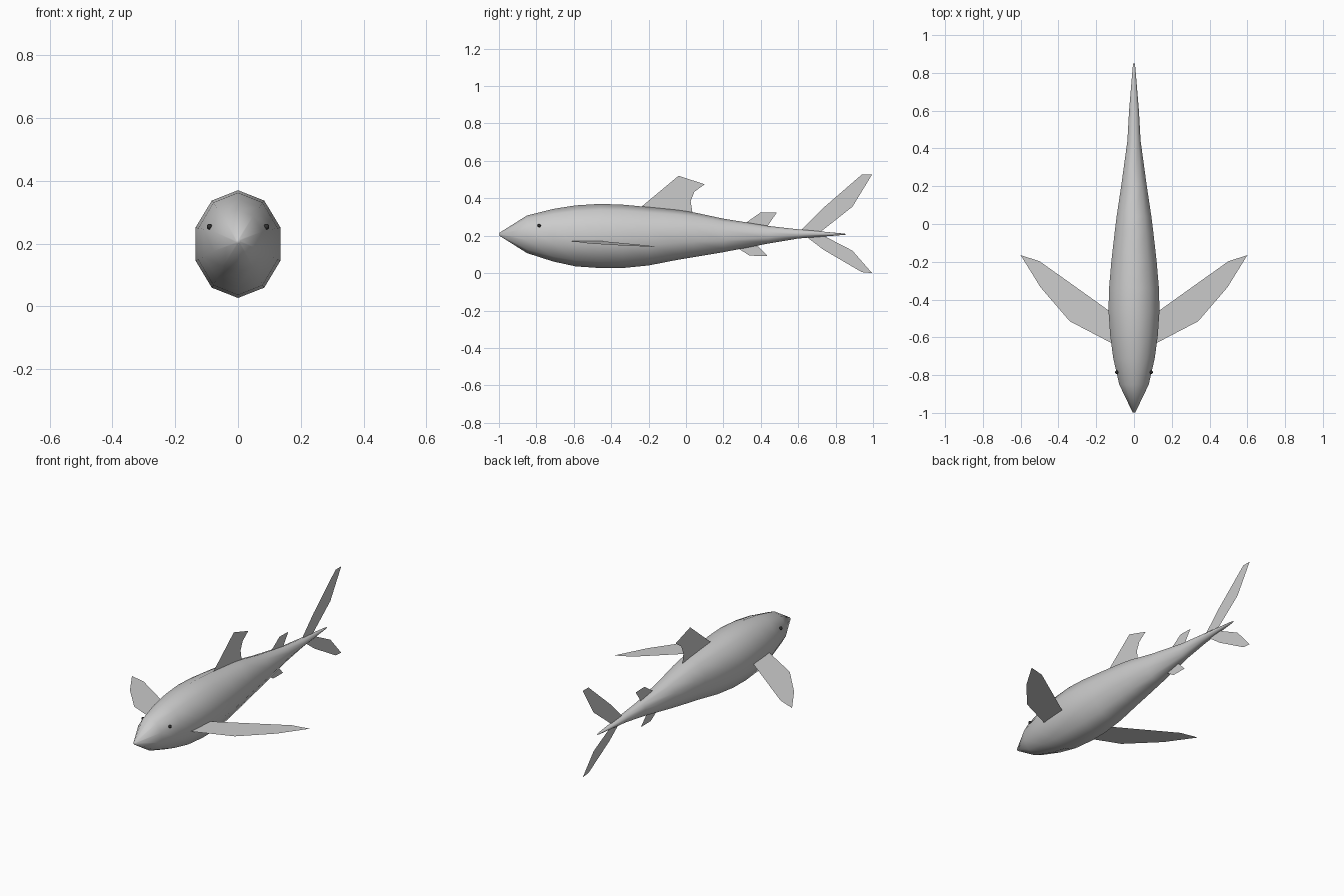
import bpy, bmesh
from math import sin, cos, pi
from mathutils import Vector

if "Cube" in bpy.data.objects:
    bpy.data.objects.remove(bpy.data.objects["Cube"])


def make_object(name, bm, smooth=False):
    bmesh.ops.recalc_face_normals(bm, faces=bm.faces[:])
    for f in bm.faces:
        f.smooth = smooth
    mesh = bpy.data.meshes.new(name)
    bm.to_mesh(mesh)
    bm.free()
    obj = bpy.data.objects.new(name, mesh)
    bpy.context.collection.objects.link(obj)
    return obj


def sheet(name, points):
    """Thin flat fin from an outline."""
    bm = bmesh.new()
    bm.faces.new([bm.verts.new(p) for p in points])
    return make_object(name, bm)


# Body: ten-sided rings (y, top z, bottom z, half width)
SIDES = 10
STATIONS = [
    (-0.998, 0.215, 0.200, 0.007), (-0.85, 0.308, 0.107, 0.078),
    (-0.71, 0.343, 0.062, 0.110), (-0.59, 0.362, 0.036, 0.126),
    (-0.46, 0.370, 0.027, 0.135), (-0.34, 0.366, 0.027, 0.132),
    (-0.20, 0.353, 0.041, 0.120), (-0.04, 0.337, 0.072, 0.102),
    (0.04, 0.325, 0.085, 0.092), (0.20, 0.291, 0.112, 0.068),
    (0.44, 0.252, 0.158, 0.035), (0.60, 0.234, 0.185, 0.026),
    (0.83, 0.213, 0.203, 0.007), (0.853, 0.210, 0.205, 0.003),
]
bm = bmesh.new()
rings = []
for y, top, bottom, half in STATIONS:
    rx = half / sin(0.4 * pi)
    mid, rz = (top + bottom) / 2, (top - bottom) / 2
    rings.append([bm.verts.new((rx * sin(2 * pi * i / SIDES), y,
                                mid + rz * cos(2 * pi * i / SIDES)))
                  for i in range(SIDES)])
for a, b in zip(rings, rings[1:]):
    for i in range(SIDES):
        j = (i + 1) % SIDES
        bm.faces.new((a[i], a[j], b[j], b[i]))
bm.faces.new(rings[0])
bm.faces.new(rings[-1])
make_object("body", bm, smooth=True)

# Upright fins on the centre plane (y, z)
UPRIGHT = {
    "dorsal_fin": [(-0.25, 0.345), (-0.04, 0.52), (0.1, 0.475), (0.045, 0.435),
                   (0.025, 0.385), (0.035, 0.32)],
    "rear_dorsal_fin": [(0.31, 0.262), (0.40, 0.325), (0.485, 0.323), (0.435, 0.25)],
    "anal_fin": [(0.26, 0.145), (0.34, 0.093), (0.435, 0.092), (0.375, 0.155)],
    "upper_tail_fin": [(0.61, 0.225), (0.73, 0.345), (0.94, 0.527), (0.995, 0.527),
                       (0.89, 0.355), (0.71, 0.213)],
    "lower_tail_fin": [(0.63, 0.205), (0.735, 0.125), (0.94, 0.005), (0.995, 0.0),
                       (0.89, 0.12), (0.71, 0.213)],
}
for name, outline in UPRIGHT.items():
    sheet(name, [(0, y, z) for y, z in outline])

# Swept side fins, drooping slightly towards the tip
SIDE_FIN = [(0.11, -0.635), (0.34, -0.515), (0.495, -0.335), (0.6, -0.165),
            (0.5, -0.197), (0.11, -0.475)]
eye_colour = bpy.data.materials.new("eye_dark")
eye_colour.diffuse_color = (0.03, 0.03, 0.03, 1)
eye_colour.use_nodes = True
eye_colour.node_tree.nodes["Principled BSDF"].inputs["Base Color"].default_value = eye_colour.diffuse_color
for side, s in (("right", 1), ("left", -1)):
    sheet(side + "_pectoral_fin",
          [(s * x, y, 0.172 - 0.068 * (x - 0.13)) for x, y in SIDE_FIN])

    # Small eye set into the head
    bm = bmesh.new()
    bmesh.ops.create_uvsphere(bm, u_segments=10, v_segments=6, radius=0.009)
    bmesh.ops.translate(bm, verts=bm.verts, vec=Vector((s * 0.091, -0.785, 0.254)))
    make_object(side + "_eye", bm, smooth=True).data.materials.append(eye_colour)
